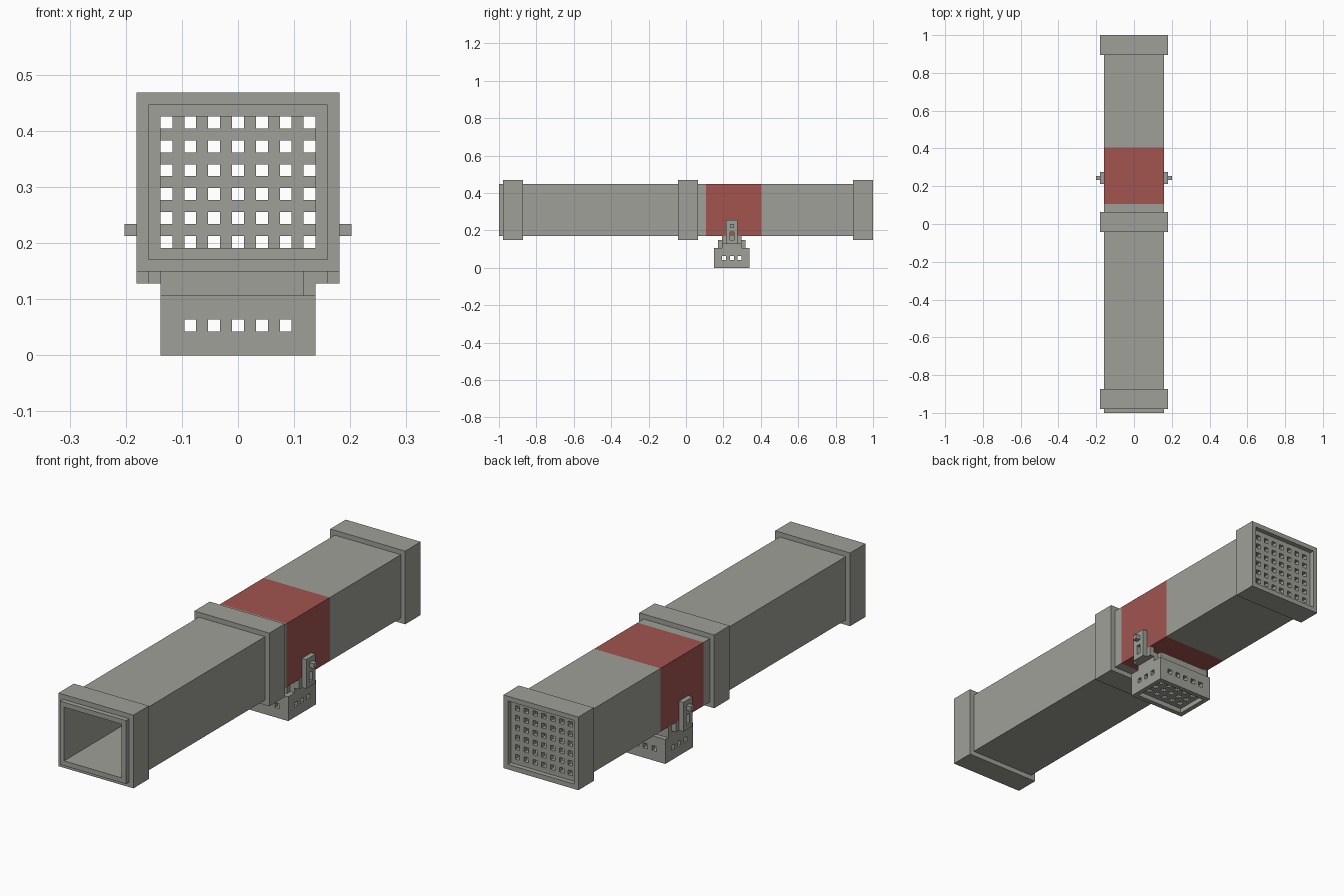
import bpy, bmesh
from mathutils import Vector

cube = bpy.data.objects.get("Cube")
if cube:
    bpy.data.objects.remove(cube, do_unlink=True)

U = 2 / 94      # one grid unit
MY = 11.5       # centre of the mount along y, in units


def material(name, rgb):
    m = bpy.data.materials.new(name)
    m.use_nodes = True
    col = (*rgb, 1)
    m.diffuse_color = col
    m.node_tree.nodes["Principled BSDF"].inputs["Base Color"].default_value = col
    return m


GREY = material("warm grey", (0.35, 0.35, 0.32))
RED = material("dull red", (0.36, 0.09, 0.08))

# (u, v, w) to (x, y, z), where w runs along the extrusion axis
PLACE = {
    "x": lambda u, v, w: (w, u, v),
    "y": lambda u, v, w: (u, w, v),
    "z": lambda u, v, w: (u, v, w),
}


def plate(name, axis, us, vs, ws, hole=lambda i, j: False):
    """Extrude a cell grid along an axis, leaving out the hole cells."""
    bm = bmesh.new()
    verts = {}

    def vert(i, j, k):
        if (i, j, k) not in verts:
            p = PLACE[axis](us[i], vs[j], ws[k])
            verts[i, j, k] = bm.verts.new(Vector(p) * U)
        return verts[i, j, k]

    nu, nv, nw = len(us) - 1, len(vs) - 1, len(ws) - 1

    def filled(i, j):
        return 0 <= i < nu and 0 <= j < nv and not hole(i, j)

    for i in range(nu):
        for j in range(nv):
            if not filled(i, j):
                continue
            ring = [(i, j), (i + 1, j), (i + 1, j + 1), (i, j + 1)]
            beside = [(i, j - 1), (i + 1, j), (i, j + 1), (i - 1, j)]
            for k in (0, nw):
                bm.faces.new([vert(*c, k) for c in ring])
            for n in range(4):
                if not filled(*beside[n]):
                    a, b = ring[n], ring[(n + 1) % 4]
                    for k in range(nw):
                        bm.faces.new([vert(*a, k), vert(*b, k),
                                      vert(*b, k + 1), vert(*a, k + 1)])
    bmesh.ops.recalc_face_normals(bm, faces=bm.faces[:])
    mesh = bpy.data.meshes.new(name)
    bm.to_mesh(mesh)
    bm.free()
    mesh.materials.append(GREY)
    ob = bpy.data.objects.new(name, mesh)
    bpy.context.collection.objects.link(ob)
    return ob


def box(name, x, y, z):
    return plate(name, "z", x, y, z)


def steps(a, b):
    return [a + n for n in range(int(b - a) + 1)]


def centre(i, j):
    return i == 1 and j == 1


# Square tube with a red band on its outer faces
tube = plate("main_tube", "y", [-7.5, -6.5, 6.5, 7.5], [8, 9, 20, 21],
             [-47, 5, 19, 46], centre)
tube.data.materials.append(RED)
for f in tube.data.polygons:
    c = f.center / U
    outer = abs(c.x) > 7.4 or c.z < 8.1 or c.z > 20.9
    if outer and 5 < c.y < 19 and abs(f.normal.y) < 0.5:
        f.material_index = 1

# Collars around the tube
for name, y0, y1 in (("front_collar", -46, -41), ("middle_collar", -2, 3),
                     ("back_collar", 42, 47)):
    plate(name, "y", [-8.5, -7.5, 7.5, 8.5], [7, 8, 21, 22], [y0, y1], centre)

# Grille closing the back end
plate("back_grille", "y", steps(-6.5, 6.5), steps(9, 20), [45, 46],
      lambda i, j: i % 2 == 0 and j % 2 == 0)

# Hollow base box with pierced walls and a recessed pierced floor
for name, y in (("base_front_wall", MY - 4.5), ("base_back_wall", MY + 3.5)):
    plate(name, "y", steps(-6.5, 6.5), steps(0, 5), [y, y + 1],
          lambda i, j: j == 2 and i in (2, 4, 6, 8, 10))
for name, x in (("base_right_wall", -6.5), ("base_left_wall", 5.5)):
    plate(name, "x", steps(MY - 3.5, MY + 3.5), steps(0, 5), [x, x + 1],
          lambda i, j: j == 2 and i in (1, 3, 5))
plate("base_floor", "z", steps(-5.5, 5.5), steps(MY - 3.5, MY + 3.5), [1, 2],
      lambda i, j: i % 2 == 1 and j % 2 == 1)
box("base_lid", [-5.5, 5.5], [MY - 3.5, MY + 3.5], [4, 5])

# Stepped saddle between base and tube
box("saddle_block", [-6.5, 5.5], [MY - 3.5, MY + 3.5], [5, 7])
box("saddle_end", [5.5, 6.5], [MY - 2.5, MY + 2.5], [5, 7])

# Side arms, slotted brackets and pins
for side, s in (("right", -1), ("left", 1)):
    def span(a, b):
        return sorted((s * a, s * b))
    box(side + "_arm", span(6.5, 7.5), [MY - 2.5, MY + 2.5], [6, 8])
    plate(side + "_bracket", "x", [MY - 1.5, MY - 0.5, MY + 0.5, MY + 1.5],
          [6, 7, 9, 12], span(7.5, 8.5), centre)
    box(side + "_pin", span(8.5, 9.5), [MY - 0.5, MY + 0.5], [10, 11])
